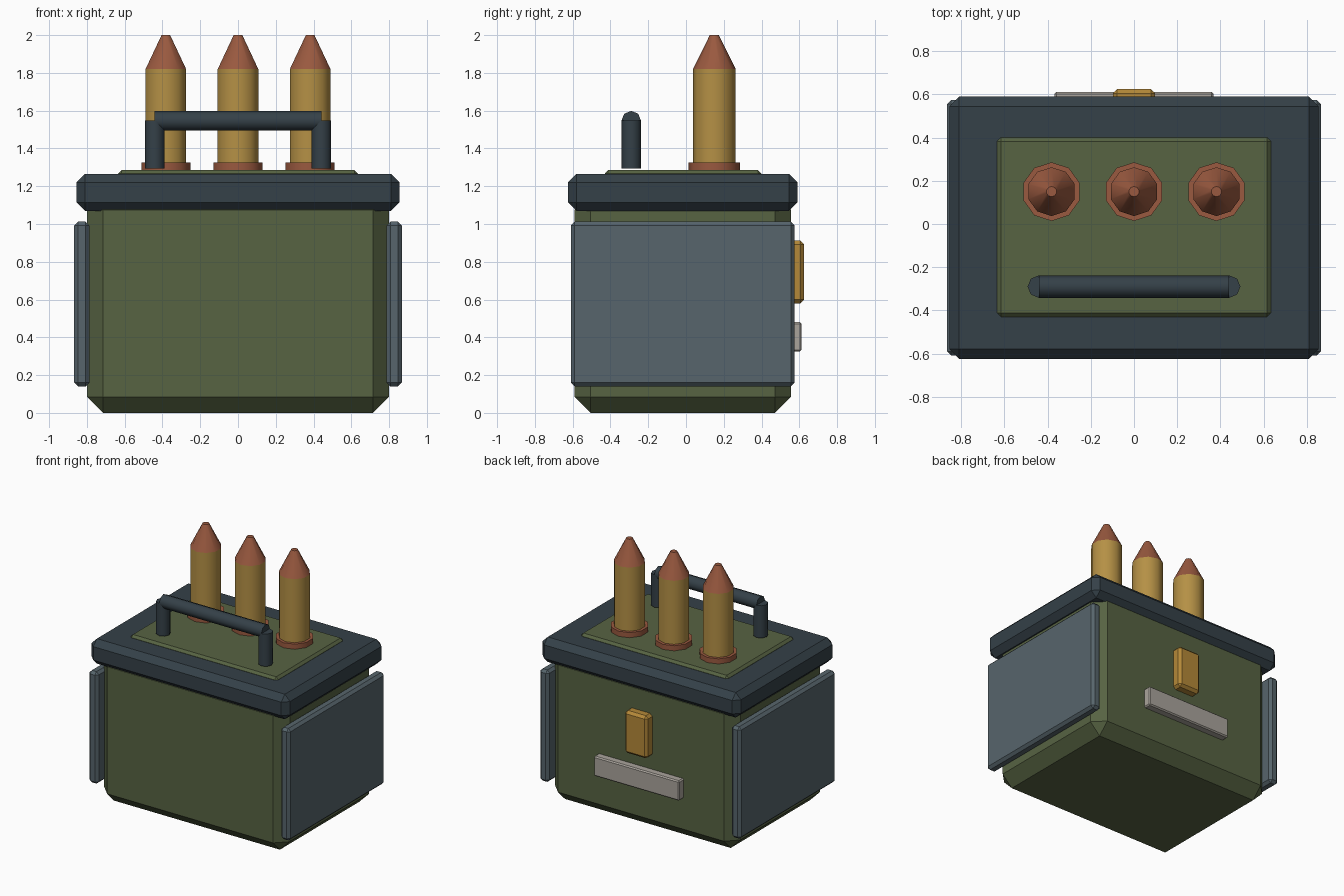
import bpy, math

if "Cube" in bpy.data.objects:
    bpy.data.objects.remove(bpy.data.objects["Cube"])

def material(name, rgb):
    m = bpy.data.materials.new(name)
    m.diffuse_color = (*rgb, 1)
    m.use_nodes = True
    m.node_tree.nodes["Principled BSDF"].inputs["Base Color"].default_value = m.diffuse_color
    return m

OLIVE = material("olive", (0.095, 0.125, 0.055))
NAVY = material("dark_blue", (0.035, 0.052, 0.065))
SLATE = material("slate", (0.095, 0.13, 0.15))
BRASS = material("brass", (0.46, 0.28, 0.06))
GOLD = material("gold", (0.46, 0.25, 0.04))
COPPER = material("copper", (0.32, 0.10, 0.05))
PALE = material("pale_grey", (0.40, 0.37, 0.33))

def box(name, x, y, z, bevel, mat):
    """Chamfered box given by its (min, max) extents."""
    bpy.ops.mesh.primitive_cube_add(size=1, location=[(a + b) / 2 for a, b in (x, y, z)])
    o = bpy.context.object
    o.name = name
    o.scale = [b - a for a, b in (x, y, z)]
    bpy.ops.object.transform_apply(location=False, rotation=False, scale=True)
    mod = o.modifiers.new("chamfer", 'BEVEL')
    mod.width, mod.segments = bevel, 1
    o.data.materials.append(mat)
    return o

def tube(name, x, y, z0, z1, r0, r1, sides, mat):
    """Vertical cylinder or tapered cone, smooth around its sides."""
    bpy.ops.mesh.primitive_cone_add(vertices=sides, radius1=r0, radius2=r1, depth=z1 - z0,
                                    location=(x, y, (z0 + z1) / 2))
    o = bpy.context.object
    o.name = name
    o.data.materials.append(mat)
    bpy.ops.object.shade_smooth_by_angle(angle=math.radians(46))
    return o

# Box body, lid and raised lid plate
box("body", (-0.80, 0.80), (-0.59, 0.555), (0, 1.16), 0.085, OLIVE)
box("lid", (-0.855, 0.855), (-0.625, 0.59), (1.07, 1.265), 0.045, NAVY)
box("lid_plate", (-0.635, 0.635), (-0.43, 0.40), (1.225, 1.285), 0.018, OLIVE)

# Side panels
for side, s in (("left", -1), ("right", 1)):
    box(side + "_panel", sorted((s * 0.787, s * 0.867)), (-0.61, 0.575), (0.14, 1.012), 0.02, SLATE)

# Rear latch and label strip
box("latch", (-0.098, 0.098), (0.535, 0.625), (0.58, 0.912), 0.02, GOLD)
box("label_strip", (-0.368, 0.368), (0.54, 0.612), (0.325, 0.48), 0.009, PALE)

# Three upright rounds with base rims
for i in range(3):
    x = (i - 1) * 0.382
    tube(f"rim_{i}", x, 0.15, 1.28, 1.325, 0.136, 0.136, 10, COPPER)
    tube(f"casing_{i}", x, 0.15, 1.26, 1.82, 0.113, 0.113, 10, BRASS)
    tube(f"tip_{i}", x, 0.15, 1.82, 2.0, 0.113, 0.024, 10, COPPER)

# Carry handle
for side, s in (("left", -1), ("right", 1)):
    tube(side + "_handle_post", s * 0.441, -0.29, 1.295, 1.547, 0.052, 0.052, 8, NAVY)
bar = tube("handle_bar", 0, -0.29, 1.547 - 0.441, 1.547 + 0.441, 0.052, 0.052, 8, NAVY)
bar.rotation_euler = (0, math.pi / 2, 0)
